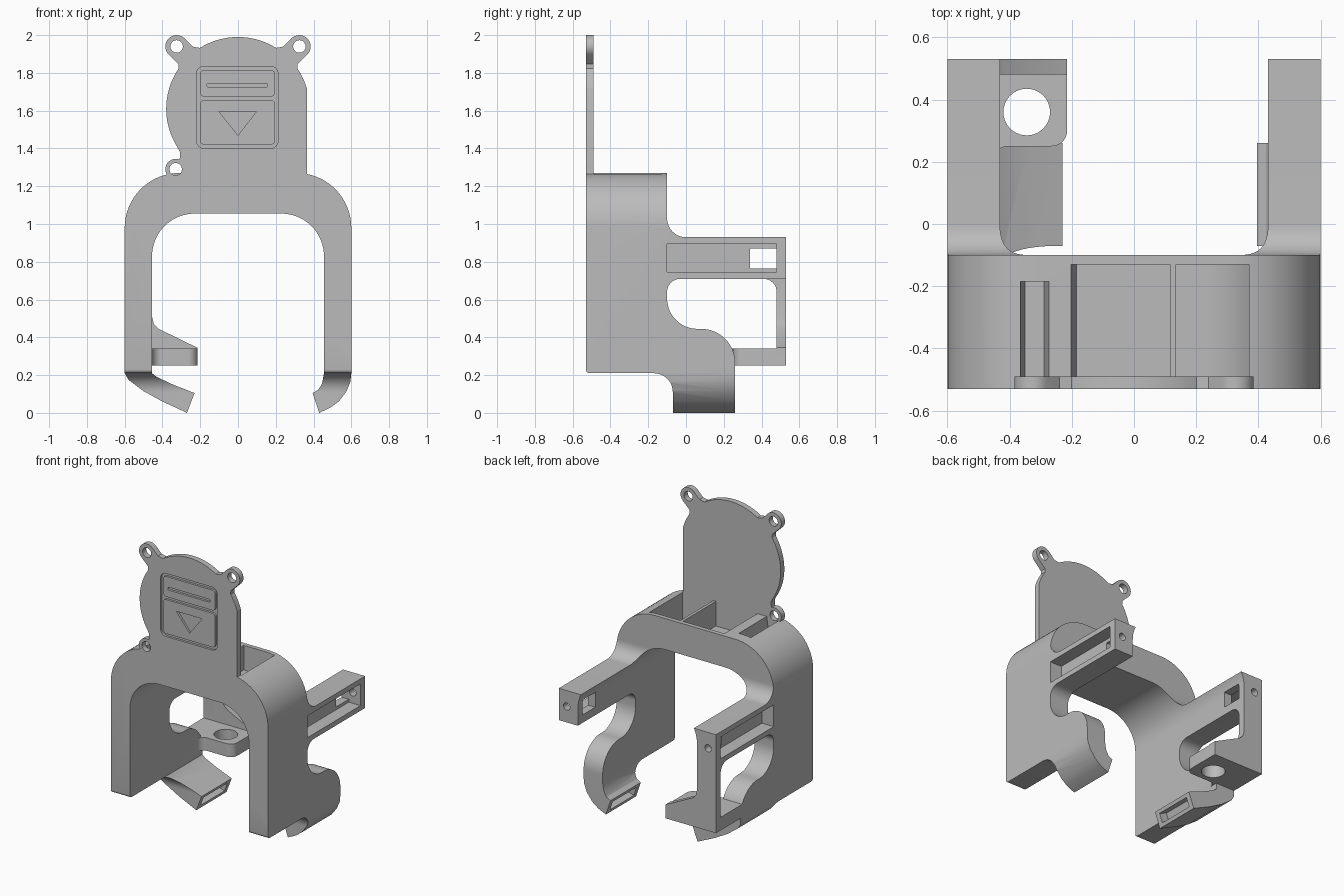
import bpy, bmesh, math
from mathutils import Vector

cube = bpy.data.objects.get("Cube")
if cube:
    bpy.data.objects.remove(cube, do_unlink=True)

grey = bpy.data.materials.new("plain grey")
grey.use_nodes = True
grey.diffuse_color = (0.5, 0.5, 0.5, 1)
grey.node_tree.nodes["Principled BSDF"].inputs["Base Color"].default_value = (0.5, 0.5, 0.5, 1)


def arc(cx, cy, r, a0, a1, n=16):
    """Points along an arc, angles in degrees."""
    steps = [math.radians(a0 + (a1 - a0) * i / n) for i in range(n + 1)]
    return [(cx + r * math.cos(a), cy + r * math.sin(a)) for a in steps]


def rect(x0, y0, x1, y1, r=0):
    if not r:
        return [(x0, y0), (x1, y0), (x1, y1), (x0, y1)]
    return (arc(x1 - r, y0 + r, r, -90, 0, 6) + arc(x1 - r, y1 - r, r, 0, 90, 6)
            + arc(x0 + r, y1 - r, r, 90, 180, 6) + arc(x0 + r, y0 + r, r, 180, 270, 6))


def circle(cx, cy, r):
    return arc(cx, cy, r, 0, 360, 40)[:-1]


def prism(name, pts, axis, a, b):
    """Extrude a flat outline along an axis from a to b."""
    place = {"x": lambda p, t: (t, p[0], p[1]),
             "y": lambda p, t: (p[0], t, p[1]),
             "z": lambda p, t: (p[0], p[1], t)}[axis]
    bm = bmesh.new()
    low = [bm.verts.new(place(p, a)) for p in pts]
    high = [bm.verts.new(place(p, b)) for p in pts]
    bm.faces.new(low)
    bm.faces.new(high)
    for i in range(len(pts)):
        j = (i + 1) % len(pts)
        bm.faces.new((low[i], low[j], high[j], high[i]))
    bmesh.ops.recalc_face_normals(bm, faces=bm.faces)
    mesh = bpy.data.meshes.new(name)
    bm.to_mesh(mesh)
    bm.free()
    obj = bpy.data.objects.new(name, mesh)
    bpy.context.collection.objects.link(obj)
    mesh.materials.append(grey)
    return obj


def combine(obj, tool, operation):
    mod = obj.modifiers.new("combine", "BOOLEAN")
    mod.operation, mod.solver, mod.object = operation, "EXACT", tool
    bpy.context.view_layer.objects.active = obj
    bpy.ops.object.modifier_apply(modifier=mod.name)
    bpy.data.objects.remove(tool, do_unlink=True)


def cut(obj, pts, axis, a, b):
    combine(obj, prism("cutter", pts, axis, a, b), "DIFFERENCE")


def add(obj, pts, axis, a, b):
    combine(obj, prism("addition", pts, axis, a, b), "UNION")


FRONT, WALL, BACK, END = -0.53, -0.49, -0.10, 0.53
OUT, IN = 0.6, 0.455

# Frame: arch with curled claws, seen from the front
right_claw = [(-IN, 0.21), (-0.43, 0.19), (-0.34, 0.148), (-0.23, 0.105),
              (-0.27, 0), (-0.4, 0.06), (-0.5, 0.115), (-0.58, 0.175), (-OUT, 0.21)]
left_claw = [(OUT, 0.21), (0.595, 0.165), (0.575, 0.115), (0.535, 0.062), (0.49, 0.028),
             (0.43, 0), (0.395, 0.105), (0.425, 0.122), (0.445, 0.155), (IN, 0.21)]
front_outline = (right_claw + arc(-0.31, 0.98, 0.29, 180, 90) + arc(0.31, 0.98, 0.29, 90, 0)
                 + left_claw + arc(0.23, 0.83, 0.225, 0, 90) + arc(-0.23, 0.83, 0.225, 90, 180))
frame = prism("frame", front_outline, "y", FRONT, END)

# Side outline trims the frame into column, arms and claws
side_outline = (arc(FRONT + 0.02, 0.23, 0.02, 180, 270, 5) + arc(-0.17, 0.11, 0.1, 90, 0)
                + [(-0.07, -0.05), (0.26, -0.05)] + arc(0.08, 0.265, 0.18, 0, 90)
                + arc(0.06, 0.605, 0.16, 270, 180) + arc(-0.03, 0.64, 0.07, 180, 90)
                + [(END, 0.71), (END, 0.93)] + arc(0, 1.03, 0.1, 270, 180)
                + [(BACK, 1.4), (FRONT, 1.4)])
combine(frame, prism("side_trim", side_outline, "x", -0.7, 0.7), "INTERSECT")

# Rear post below the right arm
post = ([(0.2, 0.25), (END, 0.25), (END, 0.75), (0.41, 0.75)]
        + arc(0.41, 0.64, 0.07, 90, 0, 8) + [(0.48, 0.34), (0.2, 0.34)])
add(frame, post, "x", -OUT, -IN)

# Foot plate with gusset and screw hole
foot = ([(-0.5, END), (-0.5, 0.2)] + arc(-0.405, 0.2, 0.05, 180, 90, 8)
        + arc(-0.265, 0.3, 0.05, -90, 0, 8) + [(-0.215, END)])
add(frame, foot, "z", 0.25, 0.34)
gusset = [(-0.5, 0.3), (-0.215, 0.3), (-0.215, 0.345), (-0.42, 0.445),
          (-0.445, 0.47), (-IN, 0.51), (-0.5, 0.51)]
add(frame, gusset, "y", 0.48, END)
cut(frame, circle(-0.345, 0.36, 0.075), "z", 0.2, 0.4)

# Back plate with three screw ears
CZ, R = 1.61, 0.38
plate = ([(0.365, 1.2)] + arc(0, CZ, R, 16.2, 34) + [(0.316, 1.847)]
         + arc(0.325, 1.94, 0.06, -45, 135) + [(0.24, 1.939)]
         + arc(0, CZ, R, 58, 122, 24) + [(-0.24, 1.939)]
         + arc(-0.325, 1.94, 0.06, 45, 225) + [(-0.316, 1.847)]
         + arc(0, CZ, R, 146, 213, 24) + [(-0.307, 1.38), (-0.307, 1.355)]
         + arc(-0.33, 1.29, 0.055, 70, 270) + [(-0.29, 1.2)])
add(frame, plate, "y", FRONT, WALL)

# Pockets in the top of the arch
cut(frame, [(-0.21, 1.35), (-0.185, 1.1), (0.115, 1.1), (0.115, 1.35)], "y", WALL, -0.13)
cut(frame, [(0.135, 1.35), (0.135, 1.1)] + arc(0.23, 0.83, 0.27, 90, 59, 10)
    + [(0.37, 1.35)], "y", WALL, -0.13)
cut(frame, [(-0.37, 1.3), (-0.35, 1.15), (-0.29, 1.15), (-0.27, 1.3)], "y", WALL, -0.185)
for x, z in [(-0.325, 1.94), (0.325, 1.94), (-0.33, 1.29)]:
    cut(frame, circle(x, z, 0.033), "y", -0.6, -0.47)

# Arm pockets, windows and end holes
for s in (-1, 1):
    cut(frame, rect(BACK, 0.745, 0.48, 0.895), "x", s * 0.51, s * 0.7)
    cut(frame, rect(0.34, 0.765, 0.48, 0.87), "x", s * 0.4, s * 0.55)
    cut(frame, circle(s * 0.54, 0.82, 0.025), "y", 0.45, 0.6)

# Slots in the claw tips
for centre, direction in [((-0.25, 0.053), (0.93, -0.36)), ((0.4125, 0.052), (-0.95, -0.316))]:
    c, d = Vector(centre), Vector(direction).normalized()
    n = Vector((-d.y, d.x)) * 0.032
    slot = [c + d * 0.05 - n, c + d * 0.05 + n, c - d * 0.06 + n, c - d * 0.06 - n]
    cut(frame, [tuple(p) for p in slot], "y", -0.035, 0.225)

# Recessed badge area with two raised panels
DEPTH = FRONT + 0.015
cut(frame, rect(-0.22, 1.4, 0.212, 1.835, 0.04), "y", FRONT - 0.1, DEPTH)
upper_panel = prism("upper_panel", rect(-0.2, 1.675, 0.195, 1.815, 0.02), "y", FRONT, DEPTH)
cut(upper_panel, rect(-0.165, 1.725, 0.157, 1.745, 0.008), "y", FRONT - 0.1, DEPTH + 0.1)
lower_panel = prism("lower_panel", rect(-0.2, 1.42, 0.195, 1.655, 0.02), "y", FRONT, DEPTH)
cut(lower_panel, [(-0.1, 1.595), (0, 1.47), (0.097, 1.595)], "y", FRONT - 0.1, DEPTH + 0.1)

# Smooth curved surfaces while keeping edges crisp
for obj in (frame, upper_panel, lower_panel):
    bpy.ops.object.select_all(action="DESELECT")
    obj.select_set(True)
    bpy.context.view_layer.objects.active = obj
    bpy.ops.object.shade_smooth_by_angle(angle=math.radians(25))
